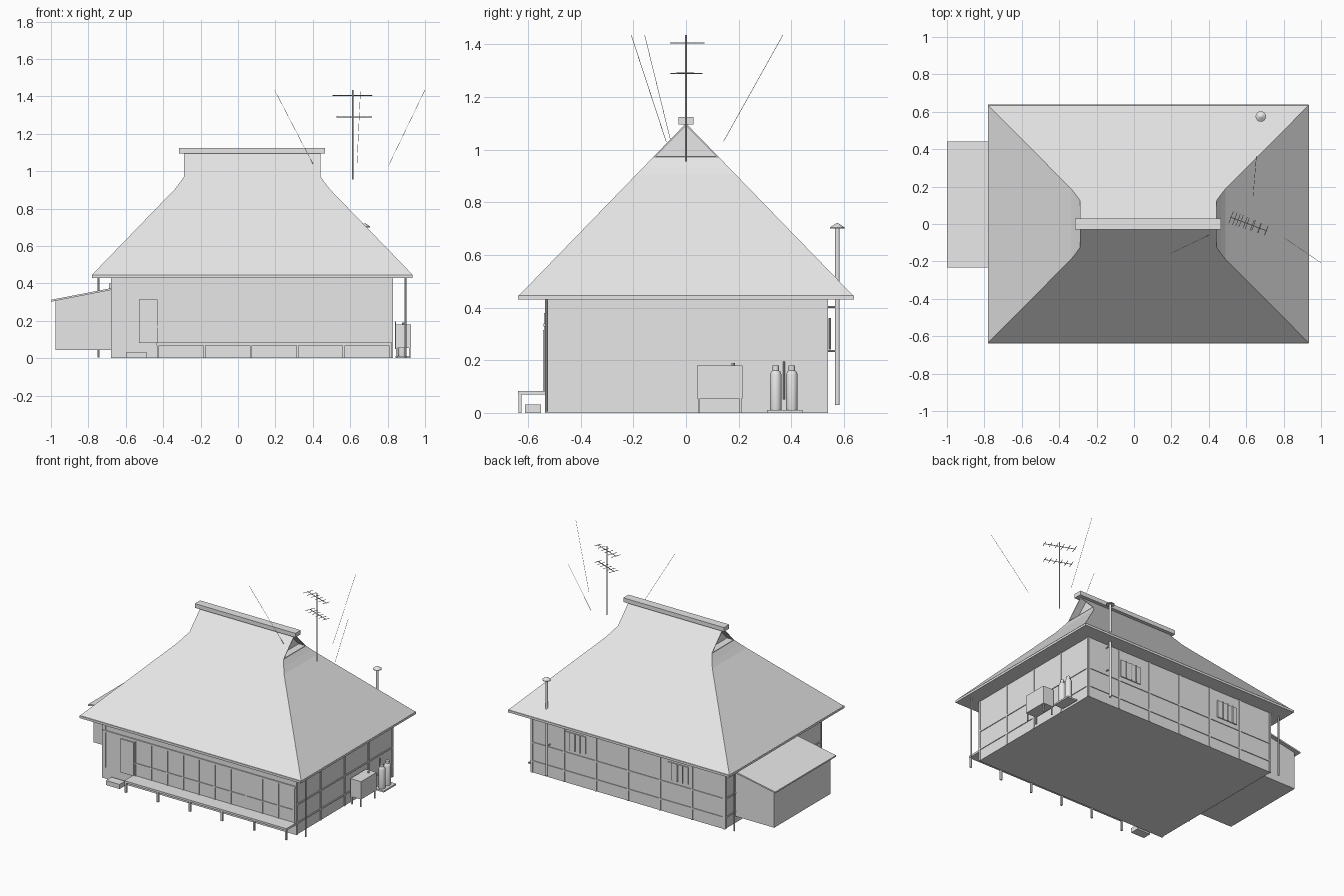
import bpy, bmesh, math
from mathutils import Vector

if "Cube" in bpy.data.objects:
    bpy.data.objects.remove(bpy.data.objects["Cube"])

grey = bpy.data.materials.new("light_grey")
grey.diffuse_color = (0.8, 0.8, 0.8, 1)
grey.use_nodes = True
grey.node_tree.nodes["Principled BSDF"].inputs["Base Color"].default_value = grey.diffuse_color


def finish(name, bm):
    bmesh.ops.recalc_face_normals(bm, faces=bm.faces)
    me = bpy.data.meshes.new(name)
    bm.to_mesh(me)
    bm.free()
    me.materials.append(grey)
    ob = bpy.data.objects.new(name, me)
    bpy.context.collection.objects.link(ob)
    return ob


def box(name, x0, x1, y0, y1, z0, z1):
    bm = bmesh.new()
    bmesh.ops.create_cube(bm, size=1)
    for v in bm.verts:
        v.co = (x1 if v.co.x > 0 else x0, y1 if v.co.y > 0 else y0, z1 if v.co.z > 0 else z0)
    return finish(name, bm)


def rod(name, a, b, r, sides=6):
    a, b = Vector(a), Vector(b)
    bm = bmesh.new()
    bmesh.ops.create_cone(bm, cap_ends=True, segments=sides, radius1=r, radius2=r, depth=(b - a).length)
    q = (b - a).to_track_quat('Z', 'Y')
    for v in bm.verts:
        v.co = q @ v.co + (a + b) / 2
    return finish(name, bm)


def lathe(name, x, y, profile, sides=16):
    bm = bmesh.new()
    rings = [[bm.verts.new((x + r * math.cos(2 * math.pi * i / sides),
                            y + r * math.sin(2 * math.pi * i / sides), z)) for i in range(sides)]
             for r, z in profile]
    for lo, hi in zip(rings, rings[1:]):
        for i in range(sides):
            j = (i + 1) % sides
            bm.faces.new((lo[i], lo[j], hi[j], hi[i]))
    bm.faces.new(rings[0][::-1])
    bm.faces.new(rings[-1])
    ob = finish(name, bm)
    for p in ob.data.polygons:
        p.use_smooth = len(p.vertices) == 4
    ob.data.set_sharp_from_angle(angle=math.radians(35))
    return ob


# House body
X0, X1, Y0, Y1 = -0.675, 0.825, -0.535, 0.535
box("house_walls", X0, X1, Y0, Y1, 0, 0.437)

# Thatched hip-and-gable roof: rings up the slope, then the ridge
MID = 0.0765
bm = bmesh.new()
rings = []
for half, z in ((0.858, 0.445), (0.413, 0.905), (0.388, 0.938), (0.364, 0.972)):
    y = (1.1 - z) / 1.031
    rings.append([bm.verts.new((MID + sx * half, sy * y, z))
                  for sx, sy in ((-1, -1), (1, -1), (1, 1), (-1, 1))])
for lo, hi in zip(rings, rings[1:]):
    for i in range(4):
        j = (i + 1) % 4
        bm.faces.new((lo[i], lo[j], hi[j], hi[i]))
left, right = [bm.verts.new((MID + s * 0.364, 0, 1.1)) for s in (-1, 1)]
t = rings[-1]
bm.faces.new((t[0], t[1], right, left))
bm.faces.new((t[2], t[3], left, right))
gables = [bm.faces.new((t[1], t[2], right)), bm.faces.new((t[3], t[0], left))]
bm.faces.new(rings[0][::-1])
bmesh.ops.recalc_face_normals(bm, faces=bm.faces)
bmesh.ops.inset_individual(bm, faces=gables, thickness=0.009)
for g in gables:
    # recessed smoke opening
    s = 1 if g.calc_center_median().x > MID else -1
    g2 = bmesh.ops.extrude_discrete_faces(bm, faces=[g])["faces"][0]
    for v in g2.verts:
        v.co.x -= s * 0.05
finish("thatched_roof", bm)
box("eave_edge", -0.781, 0.934, -0.639, 0.639, 0.43, 0.446)
box("ridge_cap", -0.315, 0.466, -0.029, 0.029, 1.095, 1.124)

# Timber posts and rails on the walls
P = 0.005
for i in range(7):
    x = X0 + 0.006 + i * (X1 - X0 - 0.012) / 6
    box("back_post", x - 0.006, x + 0.006, Y1, Y1 + P, 0, 0.43)
for i in range(5):
    y = Y0 + 0.006 + i * (Y1 - Y0 - 0.012) / 4
    box("right_post", X1, X1 + P, y - 0.006, y + 0.006, 0, 0.43)
    box("left_post", X0 - P, X0, y - 0.006, y + 0.006, 0, 0.43)
for z in (0.08, 0.21):
    box("back_rail", X0, X1, Y1, Y1 + P, z - 0.005, z + 0.005)
    box("right_rail", X1, X1 + P, Y0, Y1, z - 0.005, z + 0.005)
    box("left_rail", X0 - P, X0, Y0, Y1, z - 0.005, z + 0.005)

# Front door, post, beam and sliding panel frames
box("front_door", -0.53, -0.43, Y0 - 0.009, Y0, 0.08, 0.315)
box("door_post", -0.661, -0.651, Y0 - P, Y0, 0.08, 0.38)
box("front_beam", X0, X1, Y0 - 0.007, Y0, 0.328, 0.34)
box("panel_waist_rail", -0.43, 0.81, Y0 - P, Y0, 0.165, 0.173)
for i in range(11):
    x = -0.42 + i * 0.123
    box("panel_stile", x - 0.005, x + 0.005, Y0 - P, Y0, 0.08, 0.33)

# Veranda with legs, and stepping stone
box("veranda_deck", -0.435, 0.823, -0.638, Y0, 0.069, 0.083)
for i in range(6):
    x = -0.428 + i * 0.2485
    box("veranda_leg", x - 0.006, x + 0.006, -0.636, -0.624, 0, 0.07)
box("stepping_stone", -0.595, -0.49, -0.612, -0.55, 0, 0.032)

# Barred back windows
for xc in (0.48, -0.315):
    box("window_pane", xc - 0.08, xc + 0.08, Y1, Y1 + 0.007, 0.24, 0.36)
    for k in (-1, 0, 1):
        rod("window_bar", (xc + k * 0.04, Y1 + 0.012, 0.24), (xc + k * 0.04, Y1 + 0.012, 0.36), 0.004)

# Lean-to shed on the left
bm = bmesh.new()
prof = ((-0.975, 0.045), (X0, 0.045), (X0, 0.365), (-0.975, 0.307))
base = bm.faces.new([bm.verts.new((x, -0.21, z)) for x, z in prof])
ext = bmesh.ops.extrude_face_region(bm, geom=[base])["geom"]
bmesh.ops.translate(bm, vec=(0, 0.625, 0), verts=[v for v in ext if isinstance(v, bmesh.types.BMVert)])
finish("shed_walls", bm)
roof = box("shed_roof", -1.0, X0, -0.233, 0.44, 0.302, 0.312)
for v in roof.data.vertices:
    if v.co.x > -0.9:
        v.co.z += 0.063
box("shed_flashing", -0.69, X0, -0.21, 0.42, 0.37, 0.4)

# Downspouts on opposite corners
for x, y in ((0.895, -0.53), (-0.745, 0.53)):
    rod("downspout", (x, y, 0.005), (x, y, 0.44), 0.005, 8)

# Stove pipe with cap and wall brackets
lathe("stove_pipe", 0.678, 0.575, ((0.009, 0.03), (0.009, 0.705)))
lathe("pipe_cap", 0.678, 0.575, ((0.028, 0.7), (0.028, 0.704), (0.008, 0.718), (0.002, 0.721)))
for z in (0.235, 0.402):
    rod("pipe_bracket", (0.678, Y1, z), (0.678, 0.575, z), 0.004)

# Water heater on legs
box("heater_tank", 0.842, 0.925, 0.042, 0.214, 0.055, 0.18)
for x in (0.85, 0.917):
    for y in (0.05, 0.206):
        box("heater_leg", x - 0.004, x + 0.004, y - 0.004, y + 0.004, 0, 0.056)
lathe("heater_cap", 0.885, 0.18, ((0.007, 0.178), (0.007, 0.19)), 8)

# Gas bottles on a slab with a riser pipe
box("bottle_slab", 0.842, 0.915, 0.308, 0.442, 0, 0.011)
for y in (0.341, 0.402):
    lathe("gas_bottle", 0.878, y, ((0.021, 0.01), (0.022, 0.015), (0.022, 0.145), (0.018, 0.156),
                                   (0.012, 0.161), (0.012, 0.18)))
rod("gas_pipe", (0.842, 0.372, 0.05), (0.842, 0.372, 0.195), 0.004)

# Aerial mast with two element arrays
rod("aerial_mast", (0.613, 0, 0.955), (0.613, 0, 1.435), 0.004, 8)
along = Vector((0.2, -0.076, 0)).normalized()
across = Vector((-along.y, along.x, 0))
for z, c, half in ((1.405, 0.0, 0.106), (1.29, 0.01, 0.094)):
    mid = Vector((0.613, 0, z)) + along * c
    rod("aerial_boom", mid - along * half, mid + along * half, 0.0025)
    for i in range(6):
        p = mid + along * half * (i / 2.5 - 1) * 0.95
        h = 0.036 - 0.002 * i
        rod("aerial_element", p - across * h, p + across * h, 0.002)

# Guy wires
for a, b in (((0.195, -0.157, 1.435), (0.4, -0.06, 1.04)),
             ((1.0, -0.208, 1.435), (0.805, -0.075, 1.03)),
             ((0.655, 0.368, 1.435), (0.636, 0.142, 1.03))):
    rod("guy_wire", a, b, 0.001, 5)
